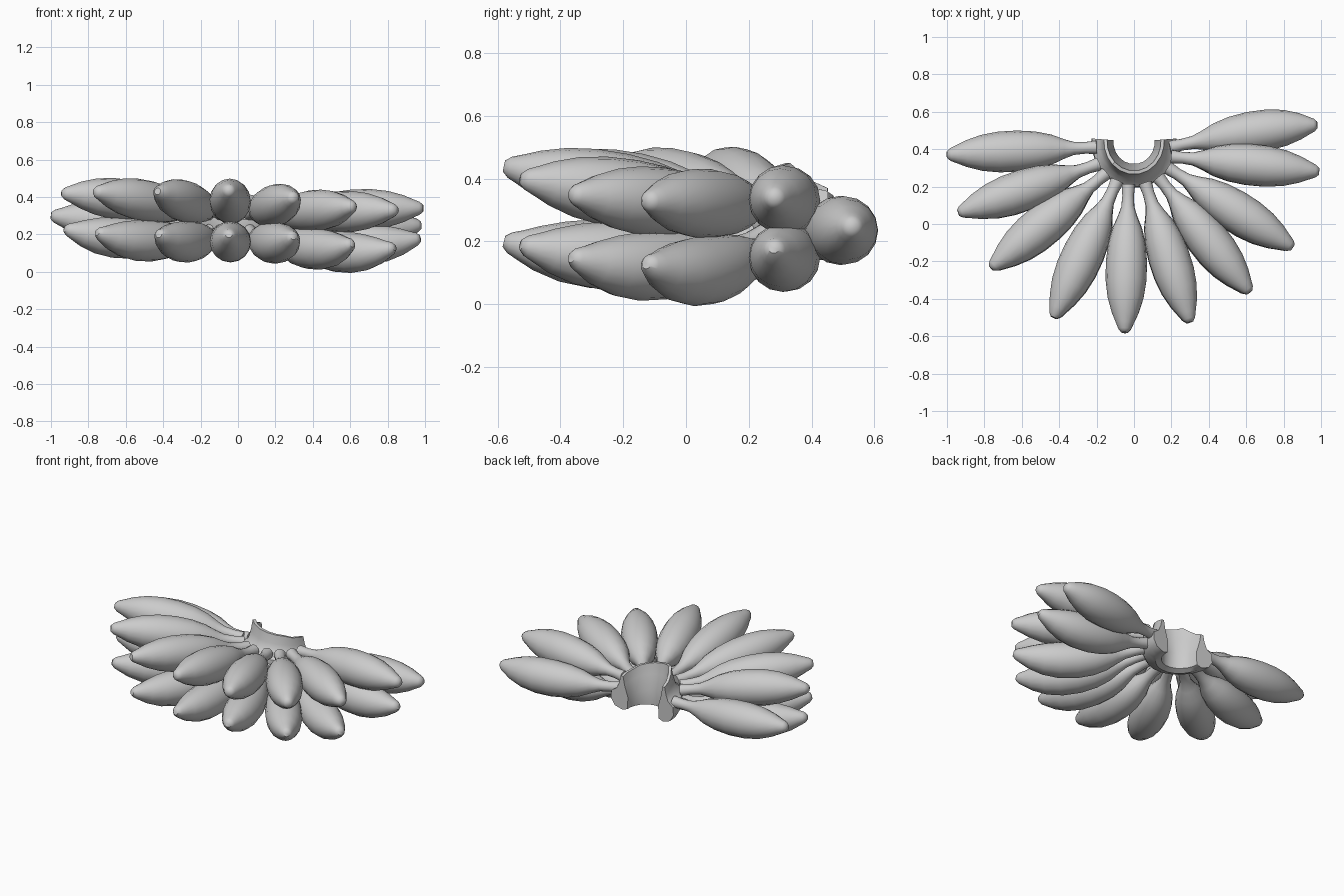
import bpy, bmesh, math
from mathutils import Vector

if "Cube" in bpy.data.objects:
    bpy.data.objects.remove(bpy.data.objects["Cube"])

# thickness along a fruit: (position 0 stem .. 1 tip, radius)
PROFILE = [(0, .036), (.07, .031), (.14, .035), (.20, .052), (.28, .080), (.38, .100),
           (.50, .110), (.63, .109), (.75, .096), (.86, .071), (.93, .048), (.975, .034), (1, .018)]


def loft(name, rings, closed=True):
    """Skin a list of equal rings of points and cap both ends."""
    bm = bmesh.new()
    vs = [[bm.verts.new(p) for p in r] for r in rings]
    n = len(vs[0])
    for a, b in zip(vs, vs[1:]):
        for i in range(n):
            j = (i + 1) % n
            bm.faces.new((a[i], a[j], b[j], b[i]))
    bm.faces.new(vs[0][::-1])
    bm.faces.new(vs[-1])
    bmesh.ops.recalc_face_normals(bm, faces=bm.faces[:])
    me = bpy.data.meshes.new(name)
    bm.to_mesh(me)
    bm.free()
    ob = bpy.data.objects.new(name, me)
    bpy.context.collection.objects.link(ob)
    bpy.ops.object.select_all(action='DESELECT')
    ob.select_set(True)
    bpy.context.view_layer.objects.active = ob
    return ob


def banana(name, base, mid, tip, sides=16):
    base, mid, tip = Vector(base), Vector(mid), Vector(tip)
    ctrl = 2 * mid - (base + tip) / 2          # curve passes through mid
    rings = []
    for t, r in PROFILE:
        p = base * (1 - t) ** 2 + ctrl * 2 * t * (1 - t) + tip * t * t
        d = ((ctrl - base) * (1 - t) + (tip - ctrl) * t).normalized()
        side = d.cross(Vector((0, 0, 1))).normalized()
        up = side.cross(d)
        rings.append([p + r * (math.cos(a) * side + math.sin(a) * up)
                      for a in (2 * math.pi * i / sides for i in range(sides))])
    loft(name, rings)
    bpy.ops.object.shade_smooth_by_angle(angle=math.radians(50))


# fruit in two rows: base xy, tip xy, upper (mid z, tip z), lower (mid z, tip z)
PAIRS = [
    ((-.19, .32), (-.94, .06), (.38, .42), (.18, .23)),
    ((-.15, .27), (-.765, -.235), (.375, .43), (.165, .21)),
    ((-.09, .23), (-.43, -.50), (.37, .43), (.16, .20)),
    ((-.03, .21), (-.05, -.58), (.37, .44), (.16, .20)),
    ((.06, .22), (.30, -.525), (.35, .40), (.155, .19)),
    ((.13, .25), (.62, -.365), (.325, .35), (.125, .15)),
    ((.18, .30), (.85, -.125), (.32, .33), (.11, .13)),
    ((.20, .36), (.99, .28), (.33, .34), (.15, .18)),
]
for i, (b, t, up, lo) in enumerate(PAIRS):
    for row, (mz, tz), bz, k in (("upper", up, .31, 1.0), ("lower", lo, .22, .985)):
        tx, ty = t[0] * k, t[1]
        mx, my = b[0] * .48 + tx * .52, b[1] * .48 + ty * .52
        banana(f"{row}_banana_{i + 1}", (b[0], b[1], bz), (mx, my, mz), (tx, ty, tz))

# single fruit at each end of the fan
banana("left_end_banana", (-.20, .41, .27), (-.62, .39, .27), (-1.0, .37, .30))
banana("right_end_banana", (.19, .41, .26), (.62, .49, .235), (.98, .53, .25))

# crown: curved collar with a thin rim, flared foot and hollow back
# section: (radius, height fraction between bottom and rim)
SECTION = [(.12, .05), (.155, 0), (.21, .08), (.238, .27), (.235, .50),
           (.195, .62), (.178, .80), (.168, 1), (.150, 1), (.140, .75), (.115, .40)]
# angle in degrees, rim height
ARC = [(176, .37), (192, .39), (208, .42), (224, .45), (242, .44), (260, .43), (280, .42),
       (298, .41), (316, .40), (334, .38), (350, .37), (364, .36)]
rings = []
for deg, rim in ARC:
    a = math.radians(deg)
    rings.append([(r * .96 * math.cos(a), .44 + r * 1.04 * math.sin(a), .14 + h * (rim - .14))
                  for r, h in SECTION])
loft("crown", rings)
bpy.ops.object.shade_smooth_by_angle(angle=math.radians(40))
